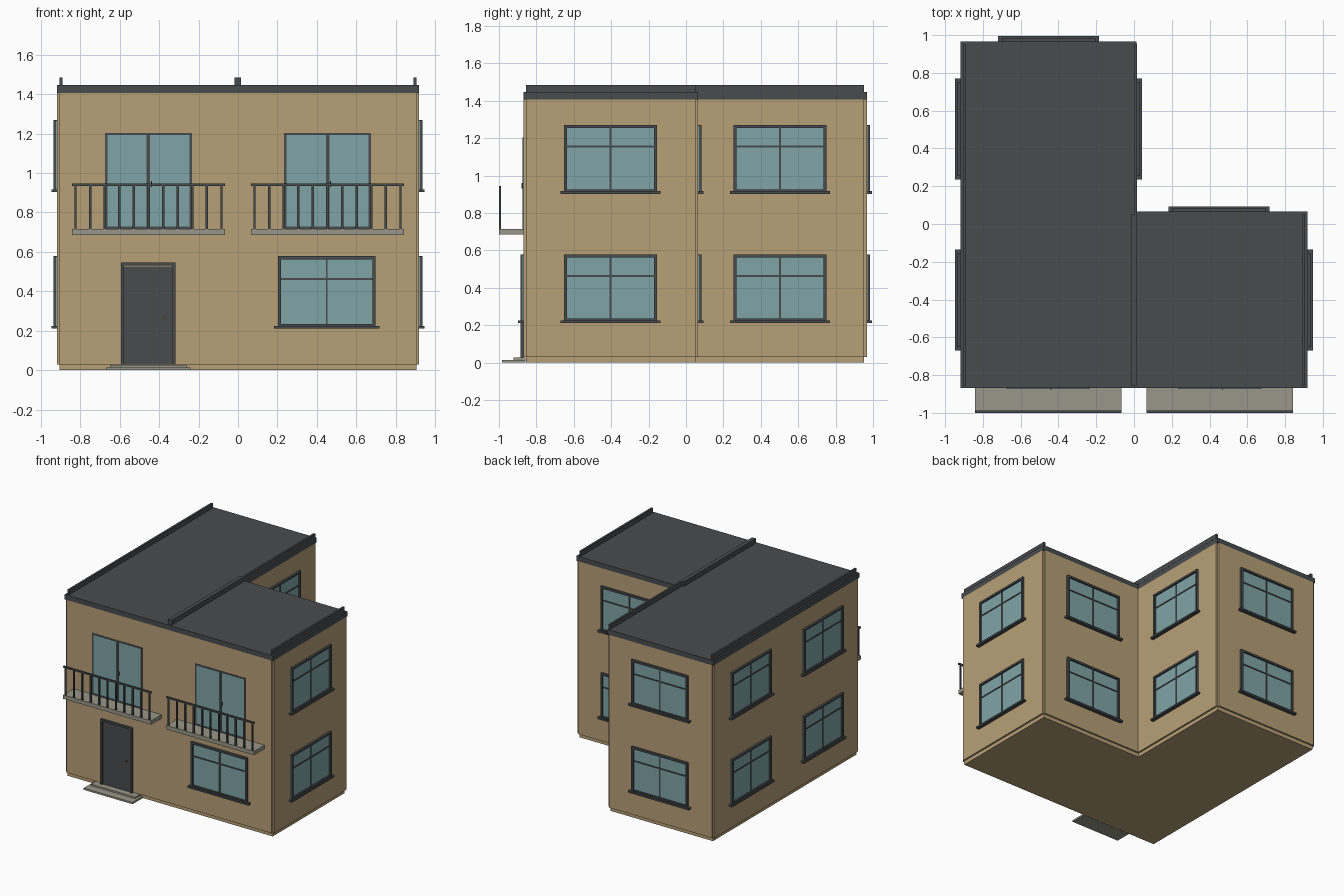
import bpy, bmesh
from math import radians
from mathutils import Matrix, Vector

cube = bpy.data.objects.get("Cube")
if cube:
    bpy.data.objects.remove(cube, do_unlink=True)


def material(name, rgb):
    m = bpy.data.materials.new(name)
    m.use_nodes = True
    m.diffuse_color = (*rgb, 1)
    bsdf = m.node_tree.nodes["Principled BSDF"]
    bsdf.inputs["Base Color"].default_value = (*rgb, 1)
    bsdf.inputs["Roughness"].default_value = 0.8
    return m


WALL = material("tan_wall", (0.47, 0.35, 0.185))
DARK = material("charcoal", (0.066, 0.072, 0.075))
GLASS = material("blue_glass", (0.215, 0.375, 0.39))
STONE = material("grey_stone", (0.32, 0.31, 0.25))
BRASS = material("brass", (0.3, 0.16, 0.05))


def finish(name, bm, mats):
    bmesh.ops.recalc_face_normals(bm, faces=bm.faces)
    mesh = bpy.data.meshes.new(name)
    bm.to_mesh(mesh)
    bm.free()
    for m in mats:
        mesh.materials.append(m)
    ob = bpy.data.objects.new(name, mesh)
    bpy.context.scene.collection.objects.link(ob)
    return ob


def boxes(name, parts, matrix=Matrix()):
    """One object from boxes given as (material, x range, y range, z range)."""
    bm = bmesh.new()
    mats = []
    for mat, *ranges in parts:
        if mat not in mats:
            mats.append(mat)
        size = Vector([b - a for a, b in ranges])
        mid = Vector([(a + b) / 2 for a, b in ranges])
        geo = bmesh.ops.create_cube(
            bm, size=1, matrix=matrix @ Matrix.Translation(mid) @ Matrix.Diagonal((*size, 1)))
        for f in {f for v in geo["verts"] for f in v.link_faces}:
            f.material_index = mats.index(mat)
    return finish(name, bm, mats)


def prism(name, outline, z0, z1, mat):
    bm = bmesh.new()
    face = bm.faces.new([bm.verts.new((x, y, z0)) for x, y in outline])
    top = bmesh.ops.extrude_face_region(bm, geom=[face])["geom"]
    bmesh.ops.translate(bm, vec=(0, 0, z1 - z0),
                        verts=[g for g in top if isinstance(g, bmesh.types.BMVert)])
    return finish(name, bm, [mat])


# L-shaped plan: core faces, with thin cladding standing proud of them
W, FRONT, NOTCH, BACK, T = 0.905, -0.855, 0.051, 0.953, 0.014
EAVES, ROOF, KERB = 1.407, 1.446, 1.484


def plan(t):
    return [(-W - t, FRONT - t), (W + t, FRONT - t), (W + t, NOTCH + t),
            (t, NOTCH + t), (t, BACK + t), (-W - t, BACK + t)]


prism("wall_core", plan(0), 0, EAVES, WALL)
prism("roof_slab", plan(T), EAVES, ROOF, DARK)
high = (0.03, EAVES)
boxes("wall_cladding", [
    (WALL, (-W, W), (FRONT - T, FRONT), high),
    (WALL, (W, W + T), (FRONT, NOTCH), high),
    (WALL, (0, W), (NOTCH, NOTCH + T), high),
    (WALL, (0, T), (NOTCH + T, BACK), high),
    (WALL, (-W, 0), (BACK, BACK + T), high),
    (WALL, (-W - T, -W), (FRONT, BACK), high)])

# Raised kerbs along the roof
kerb = (ROOF, KERB)
boxes("roof_kerbs", [
    (DARK, (-W, -W + 0.016), (FRONT, BACK), kerb),
    (DARK, (-0.001, 0.015), (FRONT, BACK), kerb),
    (DARK, (-0.017, -0.001), (FRONT, NOTCH), kerb),
    (DARK, (W - 0.016, W), (FRONT, NOTCH), kerb)])


# Windows: modelled facing -y with the wall plane at y = 0
def window(name, x, y, z, turn):
    h, w, f, top = 0.248, 0.016, (-0.017, 0.0), 0.367
    bar = (-0.009, 0.0)
    parts = [
        (GLASS, (-h, h), (-0.004, 0), (0.01, top - 0.005)),
        (DARK, (-h, -h + w), f, (0.012, top)),
        (DARK, (h - w, h), f, (0.012, top)),
        (DARK, (-h + w, h - w), f, (top - w, top)),
        (DARK, (-h + w, h - w), f, (0.012, 0.024)),
        (DARK, (-0.267, 0.267), (-0.028, 0), (0, 0.014)),
        (DARK, (-0.005, 0.005), bar, (0.024, top - w)),
        (DARK, (-h + w, h - w), bar, (0.247, 0.257))]
    place = Matrix.Translation((x, y, z)) @ Matrix.Rotation(radians(turn), 4, "Z")
    boxes(name, parts, place)


LOW, UP = 0.211, 0.903
window("front_window", 0.45, FRONT - T, LOW, 0)
for floor, z in (("lower", LOW), ("upper", UP)):
    window(f"{floor}_left_side_window", W + T, -0.403, z, 90)
    window(f"{floor}_inner_side_window", T, 0.503, z, 90)
    window(f"{floor}_wing_back_window", 0.45, NOTCH + T, z, 180)
    window(f"{floor}_back_window", -0.452, BACK + T, z, 180)
    window(f"{floor}_right_front_side_window", -W - T, -0.403, z, -90)
    window(f"{floor}_right_back_side_window", -W - T, 0.503, z, -90)

# Balconies with glazed double doors
for side, x in (("right", -0.454), ("left", 0.454)):
    here = Matrix.Translation((x, FRONT - T, 0))
    h, lo, hi, w = 0.22, 0.716, 1.204, 0.012
    f = (-0.004, 0)
    boxes(f"{side}_balcony_doors", [
        (GLASS, (-h, h), (-0.002, 0), (lo, hi)),
        (DARK, (-h, -h + w), f, (lo, hi)),
        (DARK, (h - w, h), f, (lo, hi)),
        (DARK, (-0.009, 0.009), f, (lo, hi)),
        (DARK, (-h, h), f, (hi - w, hi)),
        (DARK, (-h, h), f, (lo, lo + w)),
        (DARK, (0.012, 0.018), (-0.01, 0), (0.93, 0.96))], here)
    edge = FRONT - T + 1
    boxes(f"{side}_balcony_slab",
          [(STONE, (-0.387, 0.387), (-edge + 0.001, 0), (0.685, 0.716))], here)
    rail = (-edge, -edge + 0.012)
    posts = [-0.37 + 0.074 * i for i in range(11)]
    boxes(f"{side}_balcony_railing",
          [(DARK, (-0.387, 0.387), rail, (0.933, 0.946))] +
          [(DARK, (p - 0.006, p + 0.006), rail, (0.716, 0.933)) for p in posts], here)

# Entrance door, knob and steps
here = Matrix.Translation((-0.455, FRONT - T, 0))
f = (-0.017, 0)
boxes("entrance_door", [
    (DARK, (-0.139, -0.122), f, (0.028, 0.546)),
    (DARK, (0.122, 0.139), f, (0.028, 0.546)),
    (DARK, (-0.122, 0.122), f, (0.532, 0.546)),
    (DARK, (-0.122, 0.122), (-0.005, 0), (0.028, 0.525)),
    (BRASS, (0.078, 0.088), (-0.015, -0.005), (0.262, 0.272))], here)
boxes("entrance_steps", [
    (STONE, (-0.215, 0.215), (-0.116, 0.012), (0, 0.014)),
    (STONE, (-0.195, 0.195), (-0.053, 0.012), (0.014, 0.027))], here)
